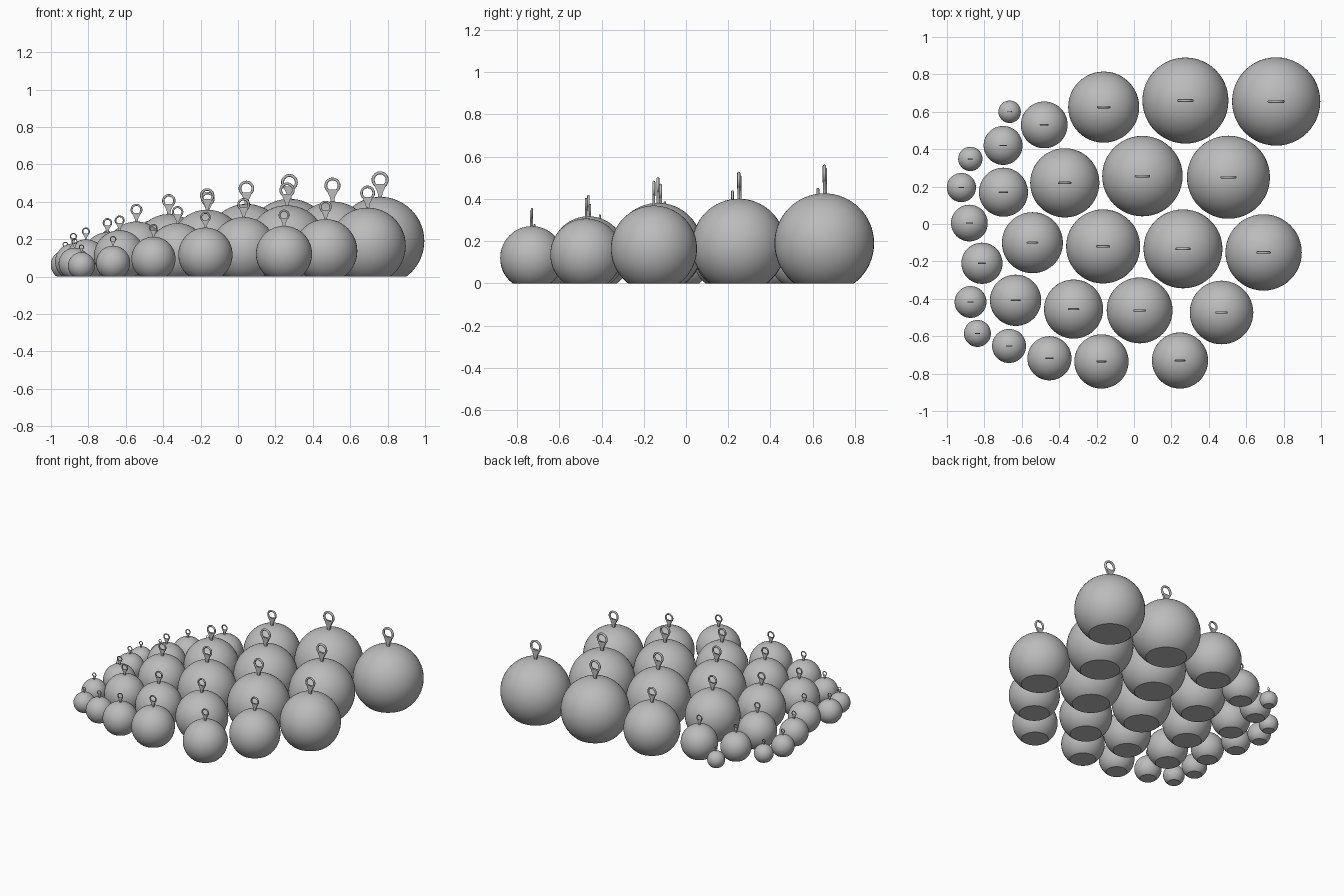
import bpy, bmesh, math
from mathutils import Matrix

if "Cube" in bpy.data.objects:
    bpy.data.objects.remove(bpy.data.objects["Cube"])

# x, y, radius of every ball, back rows to front rows
BALLS = [
    (-.665, .60, .060), (-.48, .53, .125), (-.162, .625, .190), (.275, .66, .230), (.76, .655, .236),
    (-.70, .42, .104), (-.875, .348, .065),
    (-.923, .195, .078), (-.698, .17, .131), (-.37, .22, .185), (.045, .256, .215), (.505, .25, .222),
    (-.88, .005, .098), (-.813, -.21, .110), (-.543, -.10, .163), (-.165, -.12, .198),
    (.262, -.133, .211), (.693, -.152, .204),
    (-.874, -.417, .085), (-.633, -.408, .137), (-.323, -.455, .158), (.03, -.462, .176), (.468, -.473, .170),
    (-.837, -.585, .072), (-.668, -.652, .091), (-.452, -.718, .118), (-.174, -.735, .145), (.246, -.73, .150),
]
CUT = 0.805        # height of the ball centre above its flat base, in radii
EYE_Z = 2.19       # height of the ring centre, in radii

grey = bpy.data.materials.new("grey")
grey.diffuse_color = (0.5, 0.5, 0.5, 1)
grey.use_nodes = True
grey.node_tree.nodes["Principled BSDF"].inputs["Base Color"].default_value = grey.diffuse_color


def mesh_from(bm, name, angle):
    bmesh.ops.recalc_face_normals(bm, faces=bm.faces)
    me = bpy.data.meshes.new(name)
    bm.to_mesh(me)
    bm.free()
    me.materials.append(grey)
    ob = bpy.data.objects.new(name, me)
    bpy.context.collection.objects.link(ob)
    bpy.ops.object.select_all(action='DESELECT')
    ob.select_set(True)
    bpy.context.view_layer.objects.active = ob
    bpy.ops.object.shade_smooth_by_angle(angle=math.radians(angle))
    return ob


# Unit ball with a flat, capped base
bm = bmesh.new()
bmesh.ops.create_uvsphere(bm, u_segments=48, v_segments=32, radius=1,
                          matrix=Matrix.Translation((0, 0, CUT)))
cut = bmesh.ops.bisect_plane(bm, geom=bm.verts[:] + bm.edges[:] + bm.faces[:],
                             plane_co=(0, 0, 0), plane_no=(0, 0, 1), clear_inner=True)
bmesh.ops.holes_fill(bm, edges=[e for e in bm.edges if e.is_boundary], sides=0)
ball = mesh_from(bm, "ball", 30)

# Hanging ring: an upright torus
bm = bmesh.new()
N, M = 32, 8
rows = []
for i in range(N):
    a = 2 * math.pi * i / N
    row = []
    for j in range(M):
        b = 2 * math.pi * j / M
        d = 0.16 + 0.034 * math.cos(b)
        row.append(bm.verts.new((d * math.cos(a), 0.034 * math.sin(b), EYE_Z + d * math.sin(a))))
    rows.append(row)
for i in range(N):
    p, q = rows[i], rows[(i + 1) % N]
    for j in range(M):
        k = (j + 1) % M
        bm.faces.new((p[j], q[j], q[k], p[k]))

# Stem: tapers from the underside of the ring down into the ball
levels = [(1.76, .045), (1.84, .045), (1.92, .065), (2.0, .105), (2.05, .125)]
loops = []
for z, w in levels:
    loops.append([bm.verts.new((sx * w, sy * .03, z))
                  for sx, sy in ((-1, -1), (1, -1), (1, 1), (-1, 1))])
for lo, hi in zip(loops, loops[1:]):
    for j in range(4):
        k = (j + 1) % 4
        bm.faces.new((lo[j], lo[k], hi[k], hi[j]))
bm.faces.new(loops[0])
# the top of the stem follows the lower arc of the ring
arc = [[bm.verts.new((.16 * math.sin(t), sy * .03, EYE_Z - .16 * math.cos(t)))
        for t in [math.radians(52 - 13 * s) for s in range(9)]] for sy in (-1, 1)]
top = loops[-1]
bm.faces.new([top[0], top[1]] + arc[0])
bm.faces.new([top[3], top[2]] + arc[1])
ring = mesh_from(bm, "hanging_ring", 50)

# Place one ball and ring at each spot, sharing the two meshes
for i, (x, y, r) in enumerate(BALLS):
    for part in (ball, ring):
        ob = part if i == 0 else part.copy()
        if i:
            bpy.context.collection.objects.link(ob)
        ob.location = (x, y, 0)
        ob.scale = (r, r, r)
